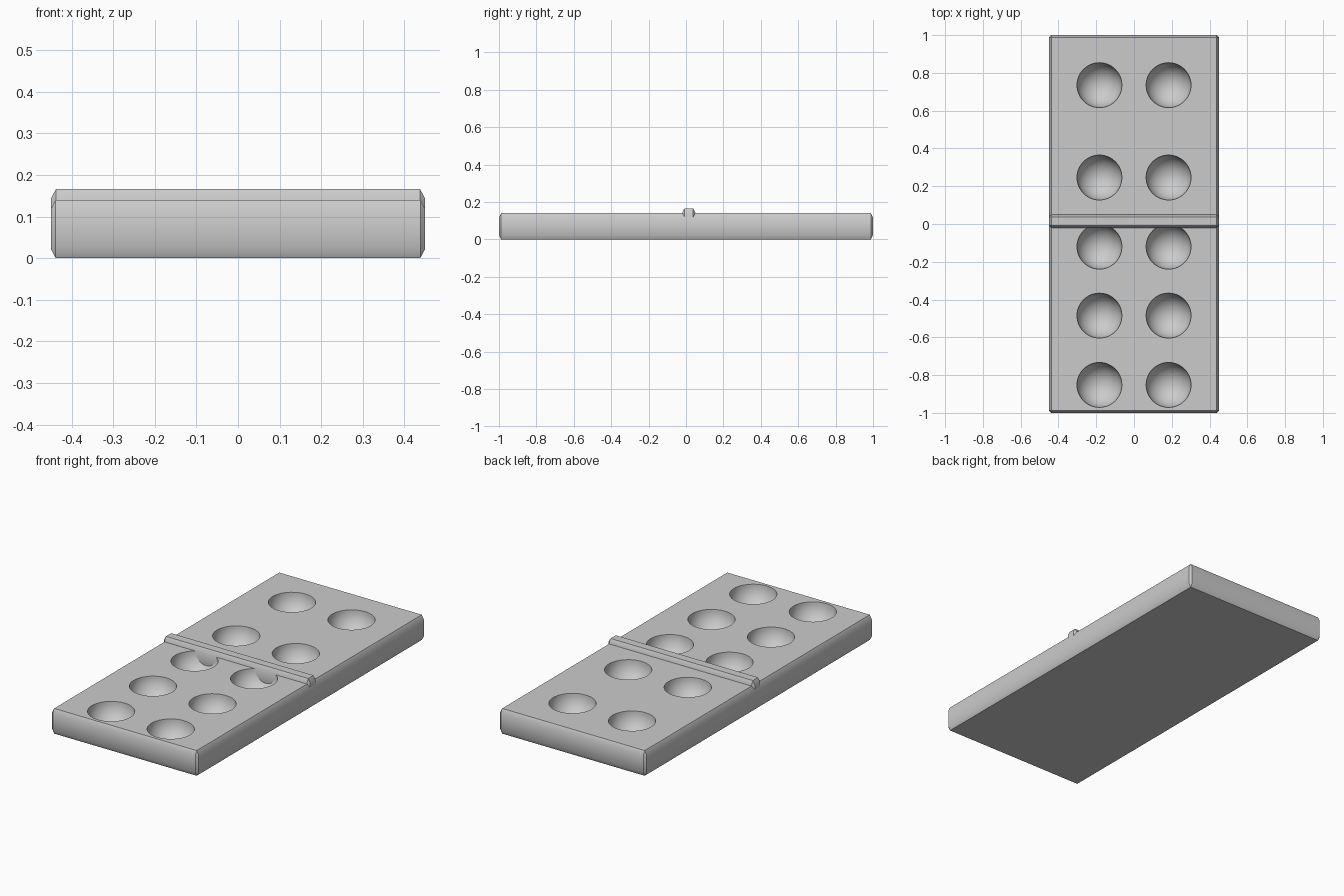
import bpy
import bmesh
import math
from mathutils import Matrix, Vector

cube = bpy.data.objects.get("Cube")
if cube:
    bpy.data.objects.remove(cube, do_unlink=True)

grey = bpy.data.materials.new("plain_grey")
grey.use_nodes = True
colour = (0.6, 0.6, 0.6, 1)
grey.diffuse_color = colour
grey.node_tree.nodes["Principled BSDF"].inputs["Base Color"].default_value = colour


def add_object(name, bm):
    mesh = bpy.data.meshes.new(name)
    bm.to_mesh(mesh)
    bm.free()
    mesh.materials.append(grey)
    obj = bpy.data.objects.new(name, mesh)
    bpy.context.collection.objects.link(obj)
    return obj


def chamfered_box(name, low, high, bevel=0.012, stretch=1.85):
    """Box between two corners whose chamfers are taller than they are wide."""
    low, high = Vector(low), Vector(high)
    size = high - low
    bm = bmesh.new()
    bmesh.ops.create_cube(bm, size=1)
    bmesh.ops.scale(bm, vec=(size.x, size.y, size.z / stretch), verts=bm.verts)
    bmesh.ops.bevel(bm, geom=bm.edges[:], offset=bevel, segments=1,
                    profile=0.5, affect='EDGES')
    bmesh.ops.scale(bm, vec=(1, 1, stretch), verts=bm.verts)
    bmesh.ops.translate(bm, vec=(low + high) / 2, verts=bm.verts)
    return add_object(name, bm)


def smooth(obj):
    bpy.ops.object.select_all(action='DESELECT')
    obj.select_set(True)
    bpy.context.view_layer.objects.active = obj
    bpy.ops.object.shade_smooth_by_angle(angle=math.radians(30))


# Slab and the raised divider sunk into it
TOP = 0.14
slab = chamfered_box("slab", (-0.45, -1, 0), (0.45, 1, TOP))
divider = chamfered_box("divider_bar", (-0.4495, -0.02, 0.03), (0.4495, 0.05, 0.166))

# Round hollows: two rows behind the divider, three in front
bm = bmesh.new()
for y in (0.735, 0.246, -0.12, -0.485, -0.852):
    for x in (-0.183, 0.183):
        bmesh.ops.create_uvsphere(bm, u_segments=48, v_segments=24, radius=0.119,
                                  matrix=Matrix.Translation((x, y, TOP)))
cutter = add_object("hollow_cutter", bm)
cutter.hide_render = True

cut = slab.modifiers.new("hollows", 'BOOLEAN')
cut.operation = 'DIFFERENCE'
cut.solver = 'EXACT'
cut.object = cutter
bpy.context.view_layer.objects.active = slab
bpy.ops.object.modifier_apply(modifier=cut.name)
bpy.data.objects.remove(cutter, do_unlink=True)

for part in (slab, divider):
    smooth(part)
